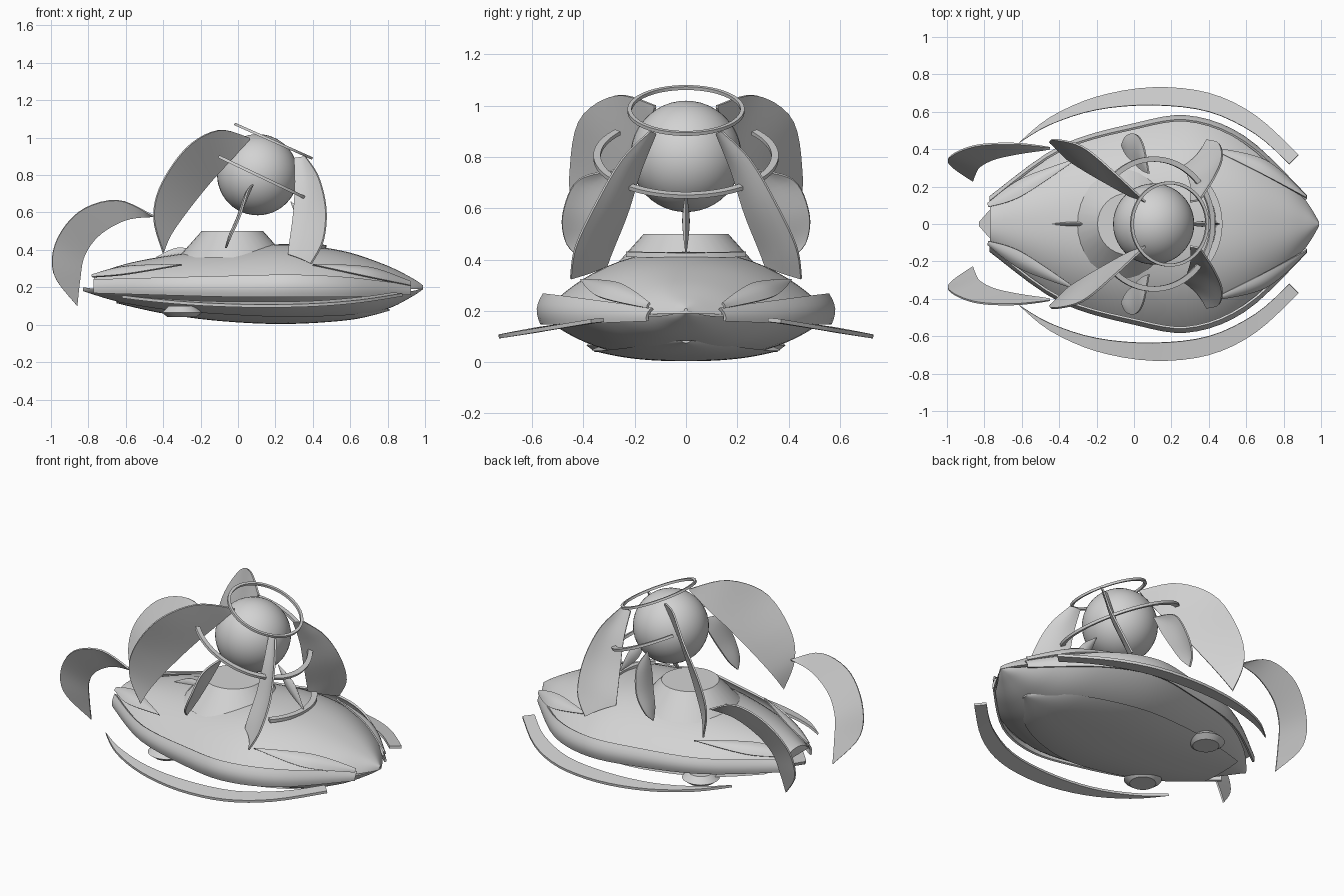
import bpy, bmesh, math
from mathutils import Vector, Matrix

cube = bpy.data.objects.get("Cube")
if cube:
    bpy.data.objects.remove(cube, do_unlink=True)

grey = bpy.data.materials.new("light_grey")
grey.use_nodes = True
shade = (.65, .65, .65, 1)
grey.diffuse_color = shade
for node in grey.node_tree.nodes:
    if node.type == 'BSDF_PRINCIPLED':
        node.inputs["Base Color"].default_value = shade


def finish(name, bm, mirror=False, thickness=0):
    """Turn a bmesh into a named, shaded object, optionally thickened and mirrored."""
    bmesh.ops.recalc_face_normals(bm, faces=bm.faces[:])
    mesh = bpy.data.meshes.new(name)
    bm.to_mesh(mesh)
    bm.free()
    mesh.materials.append(grey)
    obj = bpy.data.objects.new(name, mesh)
    bpy.context.scene.collection.objects.link(obj)
    if thickness:
        solid = obj.modifiers.new("thickness", 'SOLIDIFY')
        solid.thickness = thickness
        solid.offset = 0
    if mirror:
        mod = obj.modifiers.new("mirror", 'MIRROR')
        mod.use_axis = (False, True, False)
        mod.use_mirror_merge = False
    bpy.ops.object.select_all(action='DESELECT')
    obj.select_set(True)
    bpy.context.view_layer.objects.active = obj
    bpy.ops.object.convert(target='MESH')
    bpy.ops.object.shade_smooth_by_angle(angle=math.radians(35))


def smooth_path(points, count):
    """Sample a Catmull-Rom curve through the points."""
    pts = [Vector(p) for p in points]
    last = len(pts) - 1
    result = []
    for i in range(count + 1):
        s = i / count * last
        k = min(int(s), last - 1)
        t = s - k
        p, q, r, w = (pts[max(0, min(last, k + d))] for d in (-1, 0, 1, 2))
        result.append((q * 2 + (r - p) * t + (p * 2 - q * 5 + r * 4 - w) * t * t
                       + (q * 3 - p - r * 3 + w) * t ** 3) / 2)
    return result


def skin(bm, rows, closed=False):
    """Bridge successive rows of points with quads."""
    grid = [[bm.verts.new(p) for p in row] for row in rows]
    n = len(grid[0])
    for a, b in zip(grid, grid[1:]):
        for j in range(n if closed else n - 1):
            k = (j + 1) % n
            bm.faces.new((a[j], a[k], b[k], b[j]))
    return grid


def blade(name, edge_a, edge_b, bulge=(0, 0, 0), thickness=.01, across=6):
    """Mirrored pair of curved leaves between two edges, bowed by the bulge vector."""
    rows = []
    for a, b in zip(smooth_path(edge_a, 24), smooth_path(edge_b, 24)):
        rows.append([a.lerp(b, j / across) + Vector(bulge) * math.sin(math.pi * j / across)
                     * min(1, (a - b).length * 8) for j in range(across + 1)])
    bm = bmesh.new()
    skin(bm, rows)
    bmesh.ops.remove_doubles(bm, verts=bm.verts[:], dist=.0005)
    finish(name, bm, True, thickness)


def shell(name, stations, power):
    """Hull half lofted from stations of x, half width, rim height, crown height."""
    rows = []
    columns = [Vector((s[0], s[1], 0)) for s in stations]
    heights = [Vector((s[2], s[3], 0)) for s in stations]
    for xw, h in zip(smooth_path(columns, 48), smooth_path(heights, 48)):
        row = []
        for j in range(33):
            t = -math.cos(math.pi * j / 32)
            row.append((xw.x, xw.y * t, h.x + (h.y - h.x) * (1 - abs(t) ** power)))
        rows.append(row)
    bm = bmesh.new()
    grid = skin(bm, rows, closed=True)
    bm.faces.new(grid[0])
    bm.faces.new(grid[-1])
    finish(name, bm)


def arc_band(name, centre, radius, width, height, tilt, half_angle):
    """Flat band swept around the z axis, then tilted about y."""
    rows = []
    for i in range(65):
        a = half_angle * (i / 32 - 1)
        rows.append([((radius + dr * width / 2) * math.cos(a), (radius + dr * width / 2) * math.sin(a),
                      dz * height / 2) for dr, dz in ((-1, -1), (1, -1), (1, 1), (-1, 1))])
    bm = bmesh.new()
    grid = skin(bm, rows, closed=True)
    if half_angle >= math.pi:
        bmesh.ops.remove_doubles(bm, verts=bm.verts[:], dist=.0001)
    else:
        bm.faces.new(grid[0])
        bm.faces.new(grid[-1])
    bm.transform(Matrix.Translation(centre) @ Matrix.Rotation(math.radians(tilt), 4, 'Y'))
    finish(name, bm)


def cone(name, centre, low, high, r_low, r_high, mirror=False):
    bm = bmesh.new()
    bmesh.ops.create_cone(bm, cap_ends=True, segments=32, radius1=r_low, radius2=r_high, depth=high - low)
    bm.transform(Matrix.Translation((centre[0], centre[1], (low + high) / 2)))
    finish(name, bm, mirror)


# Hull halves and the layered belly panel
shell("upper_hull", [(-.77, .12, .22, .27), (-.6, .27, .2, .325), (-.4, .4, .19, .365),
                     (-.1, .51, .19, .405), (.2, .56, .19, .43), (.4, .545, .19, .42),
                     (.6, .45, .19, .385), (.8, .28, .19, .315), (.93, .11, .19, .25),
                     (.99, .01, .19, .21)], 2.4)
shell("lower_hull", [(-.83, .01, .2, .18), (-.65, .2, .18, .125), (-.4, .38, .17, .07),
                     (-.1, .49, .17, .03), (.25, .55, .17, .015), (.6, .44, .17, .035),
                     (.8, .28, .175, .085), (.93, .1, .18, .15), (.99, .01, .2, .19)], 2.7)
shell("belly_panel", [(-.65, .15, .125, .115), (-.4, .26, .085, .06), (-.1, .34, .06, .02),
                      (.25, .36, .045, .004), (.6, .24, .055, .026), (.81, .02, .085, .075)], 2.5)

# Rails along the flanks
blade("rim_rail",
      [(-.77, .12, .24), (-.4, .39, .25), (0, .51, .26), (.3, .55, .265), (.6, .43, .25), (.92, .13, .21)],
      [(-.77, .14, .17), (-.4, .4, .16), (0, .52, .15), (.3, .56, .15), (.6, .45, .15), (.92, .15, .16)],
      bulge=(0, .02, 0), thickness=.012)

# Swept blades at nose and tail
blade("nose_blade",
      [(.4, .41, .32), (.7, .26, .305), (.92, .14, .23)],
      [(.4, .41, .32), (.7, .34, .255), (.92, .15, .21)], bulge=(0, .01, .015))
blade("tail_blade",
      [(-.78, .09, .265), (-.6, .15, .31), (-.3, .35, .32)],
      [(-.78, .11, .255), (-.6, .24, .27), (-.3, .35, .32)], bulge=(0, .01, .015))

# Detached crescents beside the hull
blade("side_crescent",
      [(-.62, .43, .15), (-.45, .57, .13), (-.2, .68, .11), (.1, .73, .1), (.4, .7, .105),
       (.65, .58, .125), (.88, .37, .16)],
      [(-.62, .43, .15), (-.45, .53, .135), (-.2, .61, .12), (.1, .635, .115), (.4, .6, .12),
       (.65, .48, .14), (.83, .32, .165)], thickness=.016)

# Cabin, its collar and the fins on the deck
cone("cabin", (-.03, 0), .36, .5, .29, .165)
arc_band("deck_collar", (.11, 0, .435), .345, .035, .02, 3, .7)
blade("deck_fin", [(-.44, 0, .36), (-.33, 0, .41), (-.23, 0, .4)],
      [(-.44, 0, .36), (-.33, 0, .35), (-.23, 0, .37)], bulge=(0, .02, 0), thickness=.004)
blade("nose_needle", [(.28, 0, .66), (.39, 0, .57), (.46, 0, .42)],
      [(.28, 0, .66), (.34, 0, .53), (.46, 0, .42)], bulge=(0, .025, 0), thickness=.004)

# Floating orb with halo and tilted band
bm = bmesh.new()
bmesh.ops.create_uvsphere(bm, u_segments=40, v_segments=24, radius=.217)
bm.transform(Matrix.Translation((.105, 0, .802)))
finish("orb", bm)
arc_band("halo", (.19, 0, .981), .22, .016, .014, 24, math.pi)
arc_band("orb_band", (.105, 0, .8), .347, .028, .016, 25.5, math.radians(130))

# Petals hanging around the orb
blade("rear_petal",
      [(.06, .12, 1), (-.1, .27, 1.04), (-.27, .41, .95), (-.41, .45, .75), (-.45, .44, .57), (-.4, .4, .385)],
      [(.06, .12, .99), (-.04, .16, .88), (-.15, .22, .76), (-.27, .29, .61), (-.36, .35, .48), (-.4, .4, .385)])
blade("front_petal",
      [(.3, .12, .89), (.305, .18, .74), (.295, .23, .58), (.275, .29, .43), (.27, .31, .375)],
      [(.36, .14, .9), (.43, .25, .79), (.47, .35, .62), (.455, .43, .45), (.39, .45, .325)],
      bulge=(.01, -.01, 0))
blade("side_petal",
      [(.08, .27, .75), (.05, .42, .71), (.01, .48, .58), (-.04, .47, .47), (-.065, .42, .41)],
      [(.08, .27, .75), (.04, .29, .66), (.0, .33, .56), (-.04, .37, .47), (-.065, .42, .41)],
      bulge=(-.01, .01, 0))
blade("tail_petal",
      [(-.45, .41, .58), (-.64, .43, .665), (-.84, .42, .61), (-.97, .37, .45), (-.985, .32, .27), (-.86, .23, .1)],
      [(-.45, .4, .58), (-.6, .38, .56), (-.74, .35, .48), (-.82, .31, .37), (-.845, .27, .24), (-.86, .23, .1)])

# Landing pads
cone("landing_pad", (-.3, .28), .04, .065, .075, .108, mirror=True)
cone("landing_pad_cap", (-.3, .28), .065, .1, .108, .07, mirror=True)
